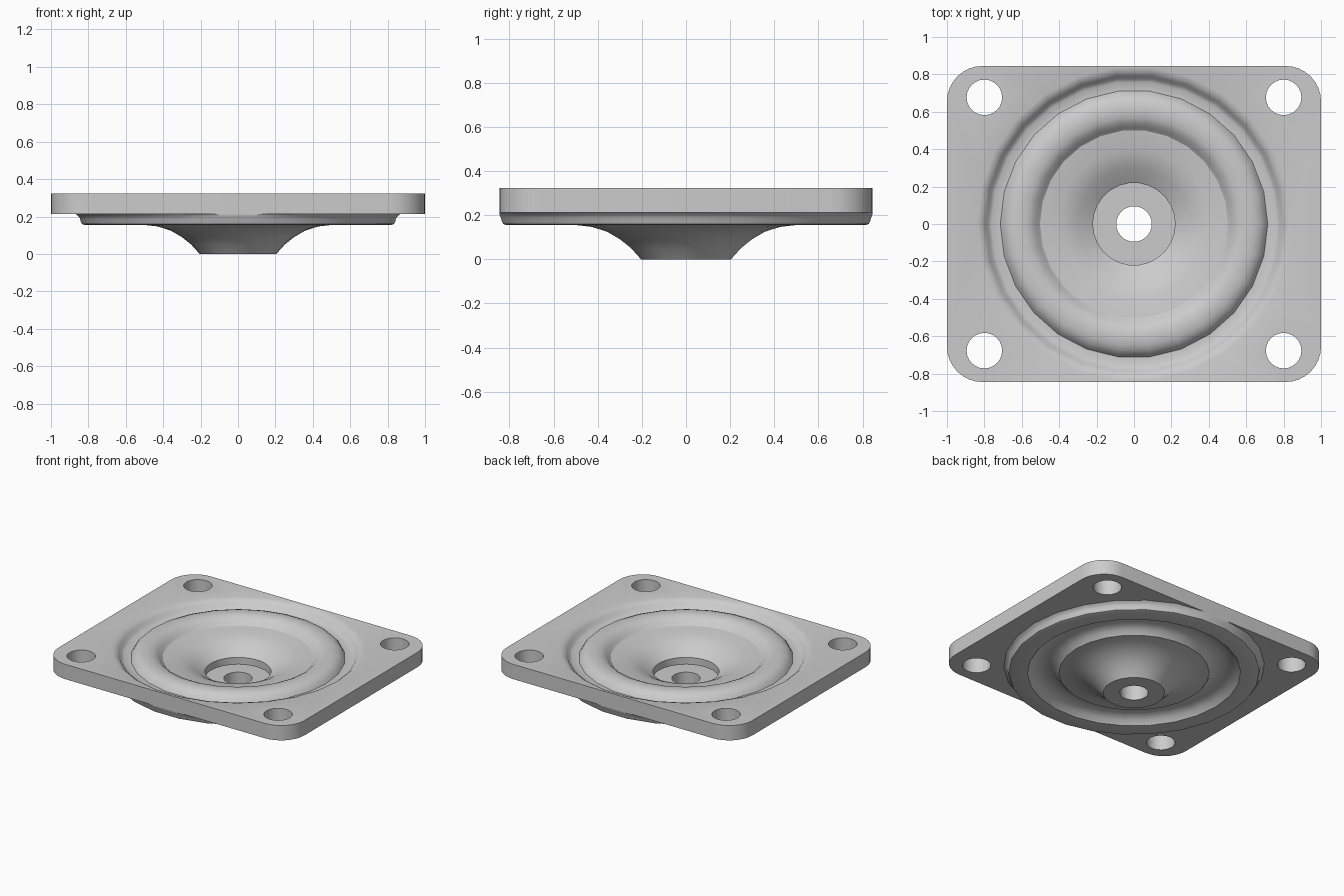
import bpy, bmesh, math

if "Cube" in bpy.data.objects:
    bpy.data.objects.remove(bpy.data.objects["Cube"])

HX, HY, Z0, Z1 = 1.0, 0.845, 0.213, 0.322
SEG = 26


def circle(cx, cy, r, n):
    return [(cx + r * math.cos(2 * math.pi * i / n),
             cy + r * math.sin(2 * math.pi * i / n)) for i in range(n)]


def rounded_rect(hx, hy, r, n=8):
    pts = []
    for k, (sx, sy) in enumerate([(1, 1), (-1, 1), (-1, -1), (1, -1)]):
        for i in range(n + 1):
            a = math.pi / 2 * (k + i / n)
            pts.append((sx * (hx - r) + r * math.cos(a),
                        sy * (hy - r) + r * math.sin(a)))
    return pts


bm = bmesh.new()

# flat plate: rounded outline, four bolt holes, opening for the pressed dish
loops = [rounded_rect(HX, HY, 0.19)]
loops += [circle(sx * 0.8, sy * 0.677, 0.095, 24) for sx in (-1, 1) for sy in (-1, 1)]
loops.append(circle(0, 0, 0.84, SEG))
rings = {}
for z in (Z0, Z1):
    edges, rings[z] = [], []
    for pts in loops:
        vs = [bm.verts.new((x, y, z)) for x, y in pts]
        edges += [bm.edges.new((vs[i - 1], vs[i])) for i in range(len(vs))]
        rings[z].append(vs)
    bmesh.ops.triangle_fill(bm, edges=edges, use_beauty=True, normal=(0, 0, 1))
for a, b in list(zip(rings[Z0], rings[Z1]))[:-1]:
    for i in range(len(a)):
        bm.faces.new((a[i - 1], a[i], b[i], b[i - 1]))

# pressed dish: revolved section, top surface inward, then underside outward
top = [(.84, Z1), (.815, .314), (.795, .297), (.78, .275), (.762, .265),
       (.715, .265), (.70, .287), (.68, .305), (.65, .317), (.61, .321),
       (.57, .316), (.54, .301), (.52, .28), (.503, .265),
       (.40, .252), (.35, .238), (.30, .215), (.22, .165), (.22, .115), (.095, .115)]
under = [(.095, 0), (.205, 0), (.25, .05), (.30, .09), (.36, .125), (.43, .147),
         (.50, .155), (.525, .185), (.56, .204), (.61, .21), (.65, .204),
         (.685, .185), (.71, .155), (.82, .155), (.834, .16), (.841, .175),
         (.845, .19), (.855, .203), (.868, Z0)]
prev = None
for r, z in top + under:
    # the flare is trimmed flush with the plate's long edges
    ring = [bm.verts.new((x, max(-HY, min(HY, y)), z)) for x, y in circle(0, 0, r, SEG)]
    if prev:
        for i in range(SEG):
            bm.faces.new((prev[i - 1], ring[i - 1], ring[i], prev[i]))
    prev = ring

bmesh.ops.remove_doubles(bm, verts=bm.verts, dist=1e-4)
bmesh.ops.recalc_face_normals(bm, faces=bm.faces)
me = bpy.data.meshes.new("mounting_plate")
bm.to_mesh(me)
bm.free()
plate = bpy.data.objects.new("mounting_plate", me)
bpy.context.collection.objects.link(plate)
bpy.context.view_layer.objects.active = plate
plate.select_set(True)
bpy.ops.object.shade_smooth_by_angle(angle=math.radians(32))
